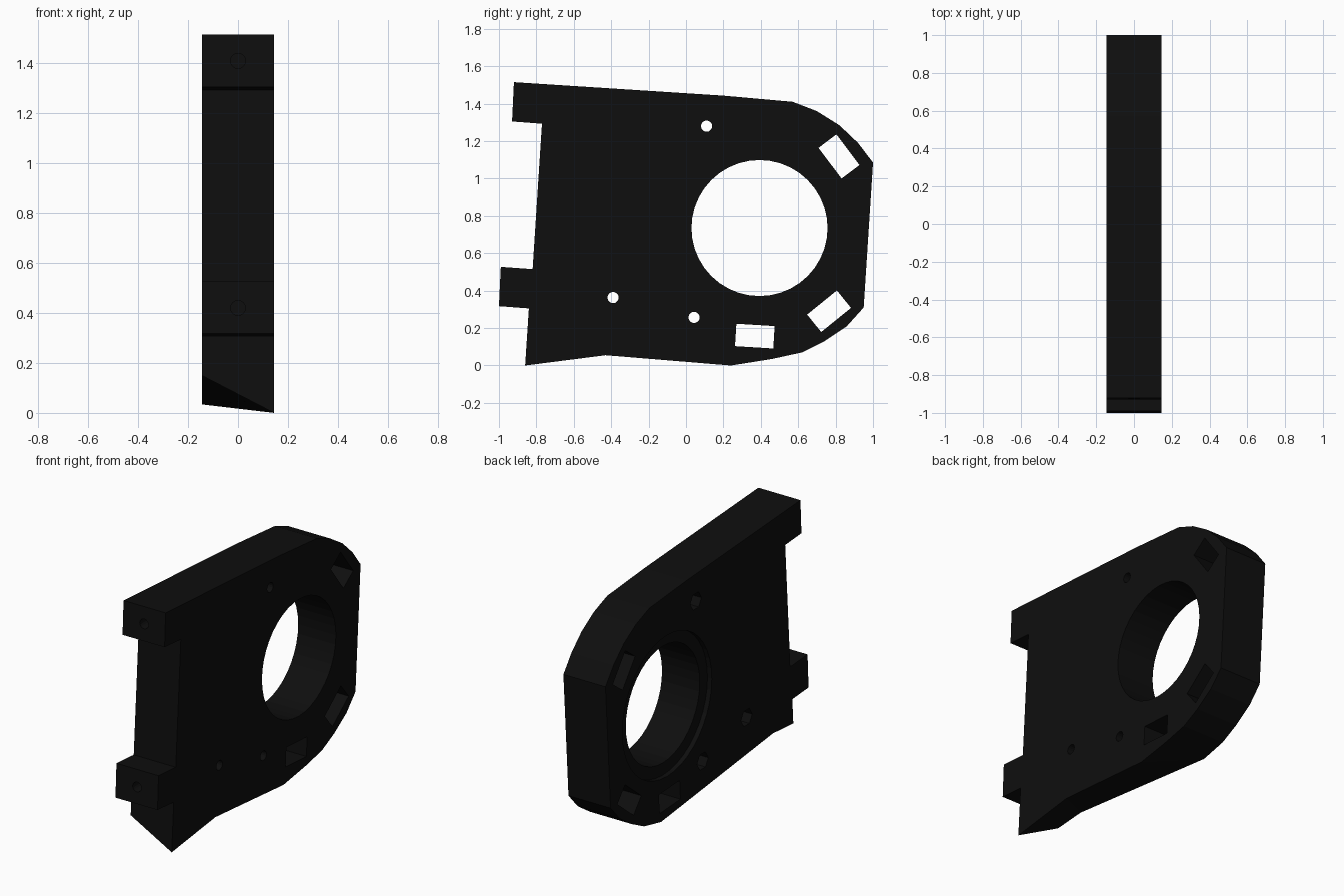
import bpy, bmesh, math
from mathutils import Matrix, Vector

cube = bpy.data.objects.get("Cube")
if cube:
    bpy.data.objects.remove(cube, do_unlink=True)

HALF = 0.145  # half the plate thickness

black = bpy.data.materials.new("matte_black")
black.use_nodes = True
black.diffuse_color = (0.0045, 0.0045, 0.0045, 1)
black.node_tree.nodes["Principled BSDF"].inputs["Base Color"].default_value = black.diffuse_color


def finish(bm, name):
    bmesh.ops.recalc_face_normals(bm, faces=bm.faces)
    mesh = bpy.data.meshes.new(name)
    bm.to_mesh(mesh)
    bm.free()
    mesh.materials.append(black)
    obj = bpy.data.objects.new(name, mesh)
    bpy.context.collection.objects.link(obj)
    return obj


# Plate outline in (y, z): lower edge, rounded rear, top, then the two front tabs
lower_left = [(-0.86, 0), (-0.43, 0.055), (0.24, 0)]
lower_right = [(-0.85, 0.15), (-0.65, 0.165), (0.45, 0.034)]  # bevelled side
outline = [(0.46, 0.035), (0.62, 0.07), (0.74, 0.13), (0.86, 0.21), (0.95, 0.31),
           (1.0, 1.085), (0.92, 1.19), (0.82, 1.285), (0.70, 1.36), (0.57, 1.41),
           (0.2, 1.443), (-0.92, 1.515), (-0.93, 1.305), (-0.77, 1.293),
           (-0.82, 0.515), (-0.99, 0.527), (-1.0, 0.317), (-0.84, 0.305)]

bm = bmesh.new()
sides = []
for x, start in ((HALF, lower_left), (-HALF, lower_right)):
    ring = [bm.verts.new((x, y, z)) for y, z in start + outline]
    bm.faces.new(ring)
    sides.append(ring)
a, b = sides
walls = []
for i in range(len(a)):
    j = (i + 1) % len(a)
    walls.append(bm.faces.new((a[i], a[j], b[j], b[i])))
bmesh.ops.triangulate(bm, faces=walls[:3])
plate = finish(bm, "mounting_plate")


def cut(cutter):
    """Subtract the cutter from the plate and discard it."""
    cutter.hide_render = True
    mod = plate.modifiers.new("cut", "BOOLEAN")
    mod.operation = "DIFFERENCE"
    mod.solver = "EXACT"
    mod.object = cutter
    bpy.context.view_layer.objects.active = plate
    bpy.ops.object.modifier_apply(modifier=mod.name)
    bpy.data.objects.remove(cutter, do_unlink=True)


def drill(name, centre, radius, length, sides, axis="Y"):
    bm = bmesh.new()
    turn = Matrix.Rotation(math.pi / 2, 4, axis)
    bmesh.ops.create_cone(bm, cap_ends=True, segments=sides, radius1=radius, radius2=radius,
                          depth=length, matrix=Matrix.Translation(centre) @ turn)
    cut(finish(bm, name))


def slot(centre, angle):
    bm = bmesh.new()
    bmesh.ops.create_cube(bm, size=1, matrix=Matrix.Translation(centre)
                          @ Matrix.Rotation(math.radians(angle), 4, "X")
                          @ Matrix.Diagonal(Vector((1, 0.205, 0.12, 1))))
    cut(finish(bm, "slot_cutter"))


# Large bore with a shallow seat on the right side
drill("bore_cutter", (0, 0.393, 0.735), 0.364, 1, 40)
drill("seat_cutter", (-HALF, 0.393, 0.735), 0.44, 0.06, 40)

# Screw holes with hexagonal nut pockets on the right side
for y, z in ((0.11, 1.28), (-0.39, 0.363), (0.043, 0.257)):
    drill("screw_cutter", (0, y, z), 0.03, 1, 16)
    drill("nut_cutter", (-HALF, y, z), 0.055, 0.12, 6)

# Rectangular slots around the rounded end
for y, z, angle in ((0.818, 1.118, -53), (0.765, 0.29, 39), (0.368, 0.157, -3.5)):
    slot((0, y, z), angle)

# Blind holes in the front tabs
for y, z in ((-0.92, 1.41), (-0.99, 0.42)):
    drill("tab_hole_cutter", (0, y, z), 0.03, 0.3, 16, "X")
